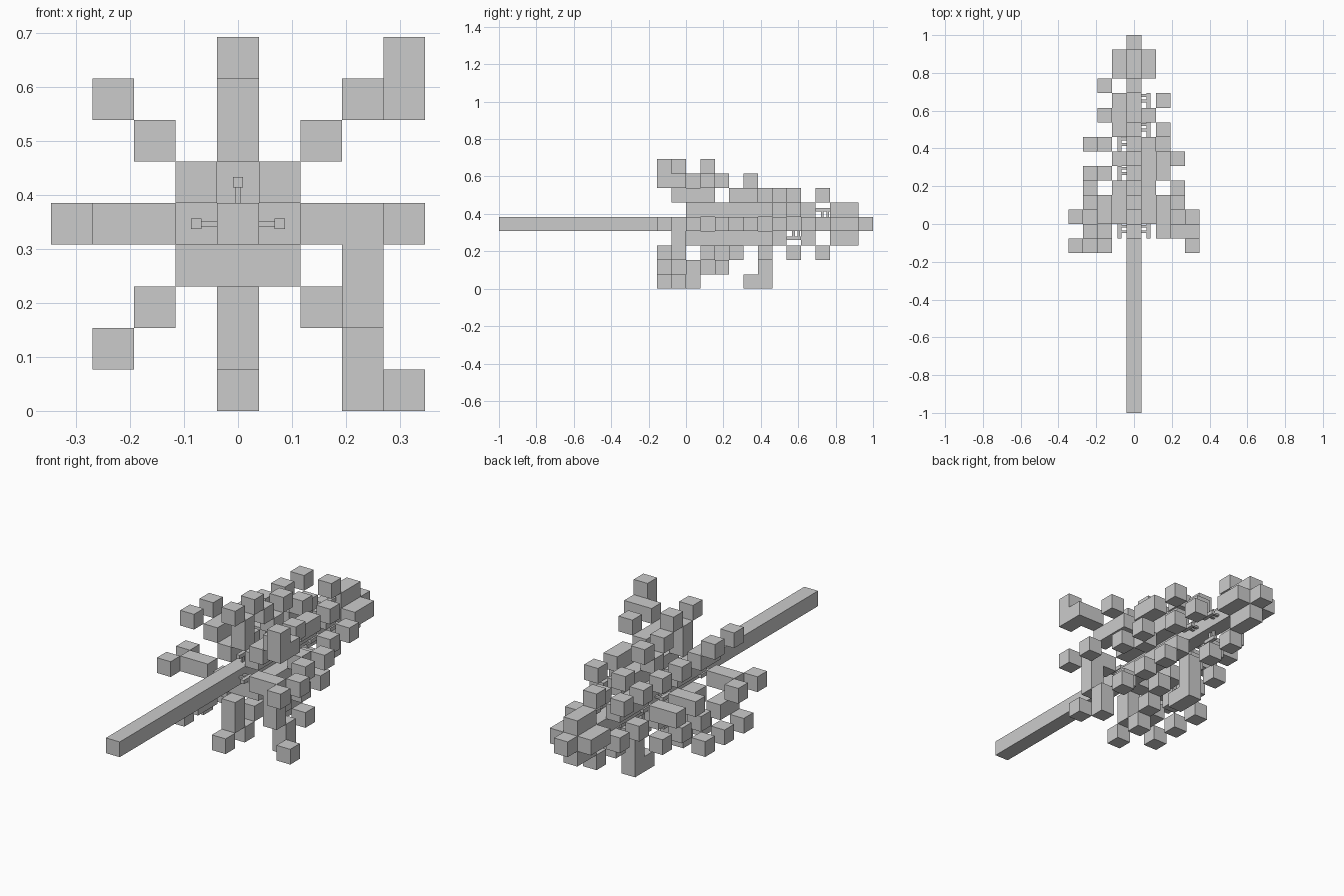
import bpy, bmesh
from mathutils import Vector, Matrix

cube = bpy.data.objects.get("Cube")
if cube:
    bpy.data.objects.remove(cube, do_unlink=True)

CELL = 2 / 26
MID = 4.5 * CELL

grey = bpy.data.materials.new("plain_grey")
grey.use_nodes = True
colour = (0.6, 0.6, 0.6, 1)
grey.diffuse_color = colour
grey.node_tree.nodes["Principled BSDF"].inputs["Base Color"].default_value = colour


def box(bm, low, high):
    """Box between two corners, in cells; y runs along the trunk from the front."""
    low, high = Vector(low), Vector(high)
    size, c = (high - low) * CELL, (low + high) / 2 * CELL
    place = Matrix.Translation((c.x, c.y - 1, c.z + MID)) @ Matrix.Diagonal((*size, 1))
    bmesh.ops.create_cube(bm, size=1, matrix=place)


def block(bm, a, b=None):
    """Solid run of cells from a to b, given as (x, along, z)."""
    b = b or a
    low = [min(p, q) for p, q in zip(a, b)]
    high = [max(p, q) for p, q in zip(a, b)]
    box(bm, (low[0] - .5, low[1], low[2] - .5), (high[0] + .5, high[1] + 1, high[2] + .5))


def finish(bm, name):
    mesh = bpy.data.meshes.new(name)
    bm.to_mesh(mesh)
    bm.free()
    mesh.materials.append(grey)
    bpy.context.collection.objects.link(bpy.data.objects.new(name, mesh))


def twig(bm, d, j):
    """Thin post beside the trunk, held by two rails."""
    dx, dz = d
    box(bm, (dx - .125, j, dz - .125), (dx + .125, j + 1, dz + .125))
    for start in (.375, .75):
        ends = [(dx * r, dz * r) for r in (.5, .875)]
        xs, zs = sorted(e[0] for e in ends), sorted(e[1] for e in ends)
        wx, wz = (.0625 * abs(dz), .0625 * abs(dx))
        box(bm, (xs[0] - wx, j + start, zs[0] - wz),
            (xs[1] + wx, j + start + .1875, zs[1] + wz))


def straight_branch(name, d, j, has_twig, reach, tips=()):
    """Leaf bar standing off the trunk, on a twig where it has one, with tip leaves."""
    bm = bmesh.new()
    dx, dz = d
    if has_twig:
        twig(bm, d, j)
    block(bm, (dx * 2, j, dz * 2), (dx * reach, j, dz * reach))
    for t in tips:
        block(bm, (dx * (reach + 1), j + t, dz * (reach + 1)))
    finish(bm, name)


def corner_branch(name, d, j, reach, tips=()):
    """Leaves stepping out diagonally beyond the core, ending in staggered tips."""
    bm = bmesh.new()
    dx, dz = d
    for r in range(2, reach + 1):
        block(bm, (dx * r, j, dz * r))
    for t in tips:
        block(bm, (dx * (reach + 1), j + t, dz * (reach + 1)))
    finish(bm, name)


LEFT, RIGHT, UP, DOWN = (1, 0), (-1, 0), (0, 1), (0, -1)
BOTH = (-1, 1)

# Trunk
bm = bmesh.new()
block(bm, (0, 0, 0), (0, 25, 0))
finish(bm, "trunk")

# Crown around the tip
bm = bmesh.new()
for dx, dz in (LEFT, RIGHT, UP, DOWN):
    block(bm, (dx, 23, dz), (dx, 24, dz))
finish(bm, "crown_leaves")

# Straight branches, from the lowest tier to the top
for side, d, tiers in (
    ("left", LEFT, [(12, True, 3, BOTH), (16, False, 2, BOTH), (19, True, 2), (21, True, 2)]),
    ("right", RIGHT, [(12, True, 3, BOTH), (16, True, 3), (18, True, 3)]),
    ("upper", UP, [(13, True, 3, BOTH), (16, False, 2, BOTH), (19, False, 2), (22, True, 2)]),
    ("lower", DOWN, [(12, False, 3, BOTH), (15, False, 2, (-1,)), (18, False, 3, (-1, 0)),
                     (20, True, 2), (22, False, 2)]),
):
    for n, tier in enumerate(tiers):
        straight_branch(f"{side}_branch_{n + 1}", d, *tier)

# Diagonal branches, each side with runs of core leaves along the trunk
for side, d, runs, tiers in (
    ("upper_left", (1, 1), [(13, 18), (20, 20)],
     [(13, 2, BOTH), (15, 1, BOTH), (18, 1, BOTH)]),
    ("upper_right", (-1, 1), [(13, 15), (19, 21)],
     [(13, 2, BOTH), (15, 1, BOTH), (19, 1, (-1,)), (21, 1, BOTH)]),
    ("lower_left", (1, -1), [(13, 18)],
     [(14, 2, BOTH), (17, 1, BOTH)]),
    ("lower_right", (-1, -1), [(13, 15), (17, 17), (19, 19), (21, 21)],
     [(12, 2, BOTH), (14, 2, (1,)), (17, 1, BOTH)]),
):
    bm = bmesh.new()
    for start, end in runs:
        block(bm, (d[0], start, d[1]), (d[0], end, d[1]))
    finish(bm, f"{side}_core_leaves")
    for n, tier in enumerate(tiers):
        corner_branch(f"{side}_corner_branch_{n + 1}", d, *tier)

# Core leaf under the trunk
bm = bmesh.new()
block(bm, (0, 13, -1))
finish(bm, "lower_core_leaf")

# Drooping outer leaves
bm = bmesh.new()
block(bm, (4, 11, 3), (4, 11, 4))
block(bm, (4, 12, 3))
block(bm, (2, 12, 2))
finish(bm, "upper_outer_leaves")

bm = bmesh.new()
block(bm, (3, 12, -1), (3, 12, -2))
block(bm, (3, 13, -4))
block(bm, (4, 12, -4))
block(bm, (-2, 11, -2))
finish(bm, "lower_outer_leaves")
